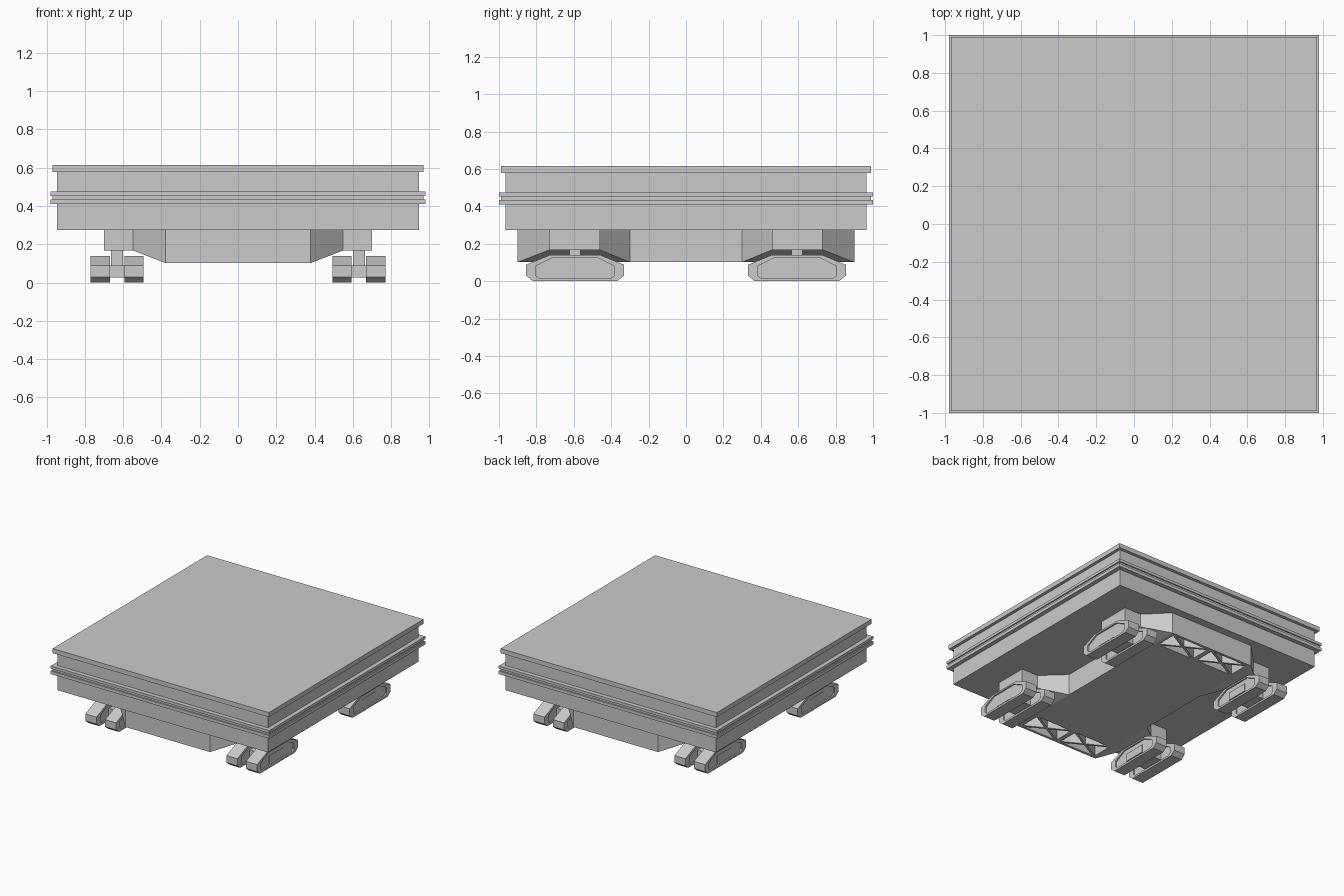
import bpy, bmesh
from mathutils import Vector

if "Cube" in bpy.data.objects:
    bpy.data.objects.remove(bpy.data.objects["Cube"])


def loft(name, rings, mirror=""):
    """Skin matching rings of points, cap both ends, optionally mirror about the centre."""
    bm = bmesh.new()
    loops = [[bm.verts.new(p) for p in r] for r in rings]
    n = len(loops[0])
    for a, b in zip(loops, loops[1:]):
        for i in range(n):
            j = (i + 1) % n
            bm.faces.new((a[i], a[j], b[j], b[i]))
    bm.faces.new(loops[0][::-1])
    bm.faces.new(loops[-1])
    bmesh.ops.recalc_face_normals(bm, faces=bm.faces)
    me = bpy.data.meshes.new(name)
    bm.to_mesh(me)
    bm.free()
    ob = bpy.data.objects.new(name, me)
    bpy.context.collection.objects.link(ob)
    if mirror:
        m = ob.modifiers.new("Mirror", 'MIRROR')
        m.use_axis = ("x" in mirror, "y" in mirror, False)
        m.use_mirror_merge = False
    return ob


def box(name, x0, x1, y0, y1, z0, z1, mirror=""):
    def ring(z):
        return [(x0, y0, z), (x1, y0, z), (x1, y1, z), (x0, y1, z)]
    return loft(name, [ring(z0), ring(z1)], mirror)


def deck(name, hx, hy, z0, z1):
    return box(name, -hx, hx, -hy, hy, z0, z1)


# Platform: hull, two belt rails with a shallow groove, top slab
deck("platform_hull", 0.945, 0.965, 0.275, 0.58)
deck("lower_rail", 0.98, 1.0, 0.41, 0.435)
deck("rail_groove", 0.97, 0.99, 0.435, 0.453)
deck("upper_rail", 0.98, 1.0, 0.453, 0.475)
deck("top_slab", 0.97, 0.99, 0.578, 0.615)

# Central chassis
chassis = deck("chassis", 0.38, 0.9, 0.102, 0.275)

# Triangular truss pockets cut in the underside near front and back
pockets = []
for cx in (-0.185, 0.185):
    for cy in (-0.79, 0.79):
        c = Vector((cx, cy, 0))
        corners = [c + Vector((sx * 0.175, sy * 0.095, 0))
                   for sx, sy in ((-1, -1), (1, -1), (1, 1), (-1, 1))]
        for i in range(4):
            tri = [c, corners[i], corners[(i + 1) % 4]]
            mid = sum(tri, Vector()) / 3
            tri = [mid + (p - mid) * 0.84 for p in tri]
            pockets.append(loft("pocket_cutter", [[(p.x, p.y, z) for p in tri]
                                                  for z in (0.05, 0.2)]))
for cutter in pockets:
    cutter.hide_render = True
    cutter.hide_viewport = True
    cutter.display_type = 'WIRE'
    m = chassis.modifiers.new("Pocket", 'BOOLEAN')
    m.operation = 'DIFFERENCE'
    m.solver = 'EXACT'
    m.object = cutter


# Four tapered arms reaching out to the track units
def section(x, y0, y1, z):
    return [(x, y0, z), (x, y1, z), (x, y1, 0.275), (x, y0, 0.275)]


loft("chassis_arm", [section(0.38, -0.9, -0.3, 0.102),
                     section(0.55, -0.73, -0.46, 0.168),
                     section(0.70, -0.73, -0.46, 0.168)], "xy")

# Crawler tracks: eight-sided outline with a recessed side panel
YC = -0.593
outer = [(-0.225, 0), (0.225, 0), (0.262, 0.03), (0.262, 0.088),
         (0.135, 0.14), (-0.135, 0.14), (-0.262, 0.088), (-0.262, 0.03)]
inner = [(-0.19, 0.015), (0.19, 0.015), (0.212, 0.032), (0.212, 0.08),
         (0.115, 0.128), (-0.115, 0.128), (-0.212, 0.08), (-0.212, 0.032)]


def profile(x, pts):
    return [(x, YC + y, z) for y, z in pts]


for side, x0, x1 in (("inner", 0.495, 0.593), ("outer", 0.67, 0.77)):
    d = 0.012
    loft(side + "_track", [profile(x0 + d, inner), profile(x0, inner),
                           profile(x0, outer), profile(x1, outer),
                           profile(x1, inner), profile(x1 - d, inner)], "xy")

# Pivot post and axle block joining each pair of tracks
box("pivot_post", 0.602, 0.663, YC - 0.03, YC + 0.03, 0.06, 0.17, "xy")
box("axle_block", 0.50, 0.76, YC - 0.09, YC + 0.09, 0.027, 0.09, "xy")
